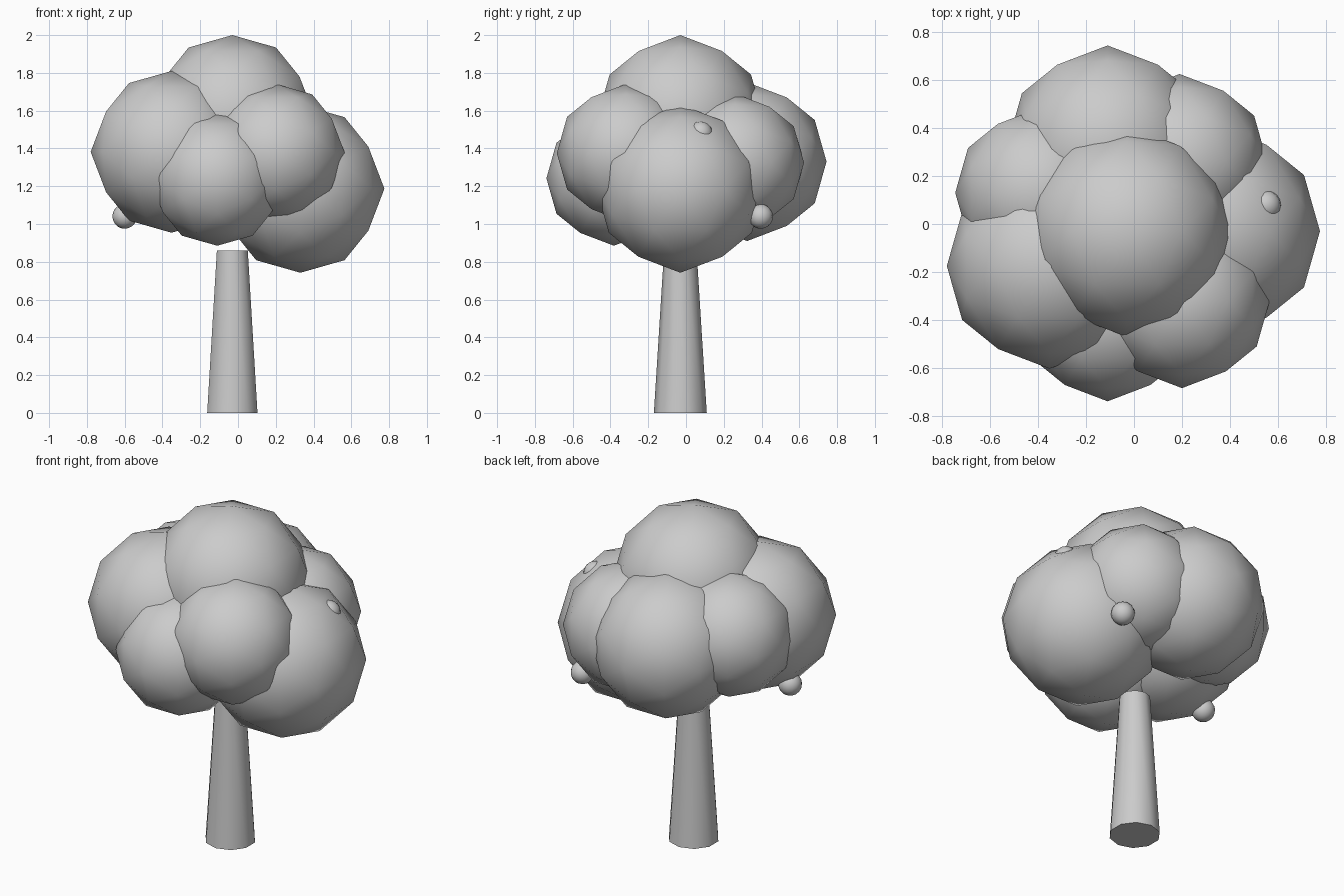
import bpy, math

if "Cube" in bpy.data.objects:
    bpy.data.objects.remove(bpy.data.objects["Cube"])

ICO_TILT = math.radians(-31.717)  # brings a two-fold axis of the icosphere upright


def finish(name, angle=180):
    ob = bpy.context.object
    ob.name = name
    bpy.ops.object.transform_apply(location=False, rotation=True, scale=True)
    bpy.ops.object.shade_smooth_by_angle(angle=math.radians(angle))
    return ob


# Trunk: ten-sided tapered column
bpy.ops.mesh.primitive_cone_add(vertices=10, radius1=0.14, radius2=0.086,
                                depth=0.86, location=(-0.03, -0.03, 0.43))
finish("trunk", 45)

# Foliage clumps: (name, centre, radius)
clumps = [
    ("foliage_top", (-0.03, -0.03, 1.56), 0.44),
    ("foliage_right", (0.33, -0.03, 1.187), 0.445),
    ("foliage_left", (-0.352, -0.175, 1.382), 0.428),
    ("foliage_front", (-0.11, -0.382, 1.242), 0.357),
    ("foliage_front_right", (0.2, -0.318, 1.375), 0.366),
    ("foliage_back", (-0.11, 0.324, 1.33), 0.42),
    ("foliage_back_right", (0.19, 0.26, 1.325), 0.365),
    ("foliage_back_left", (-0.39, 0.13, 1.39), 0.355),
]
for name, centre, radius in clumps:
    bpy.ops.mesh.primitive_ico_sphere_add(subdivisions=2, radius=radius, location=centre,
                                          rotation=(0, ICO_TILT, 0))
    finish(name)

# Fruit half sunk into the foliage
fruits = [
    ("fruit_left", (-0.6, -0.13, 1.04)),
    ("fruit_back", (0.41, 0.395, 1.04)),
    ("fruit_right", (0.548, 0.077, 1.478)),
]
for name, centre in fruits:
    bpy.ops.mesh.primitive_uv_sphere_add(segments=16, ring_count=10, radius=0.065, location=centre)
    finish(name)
